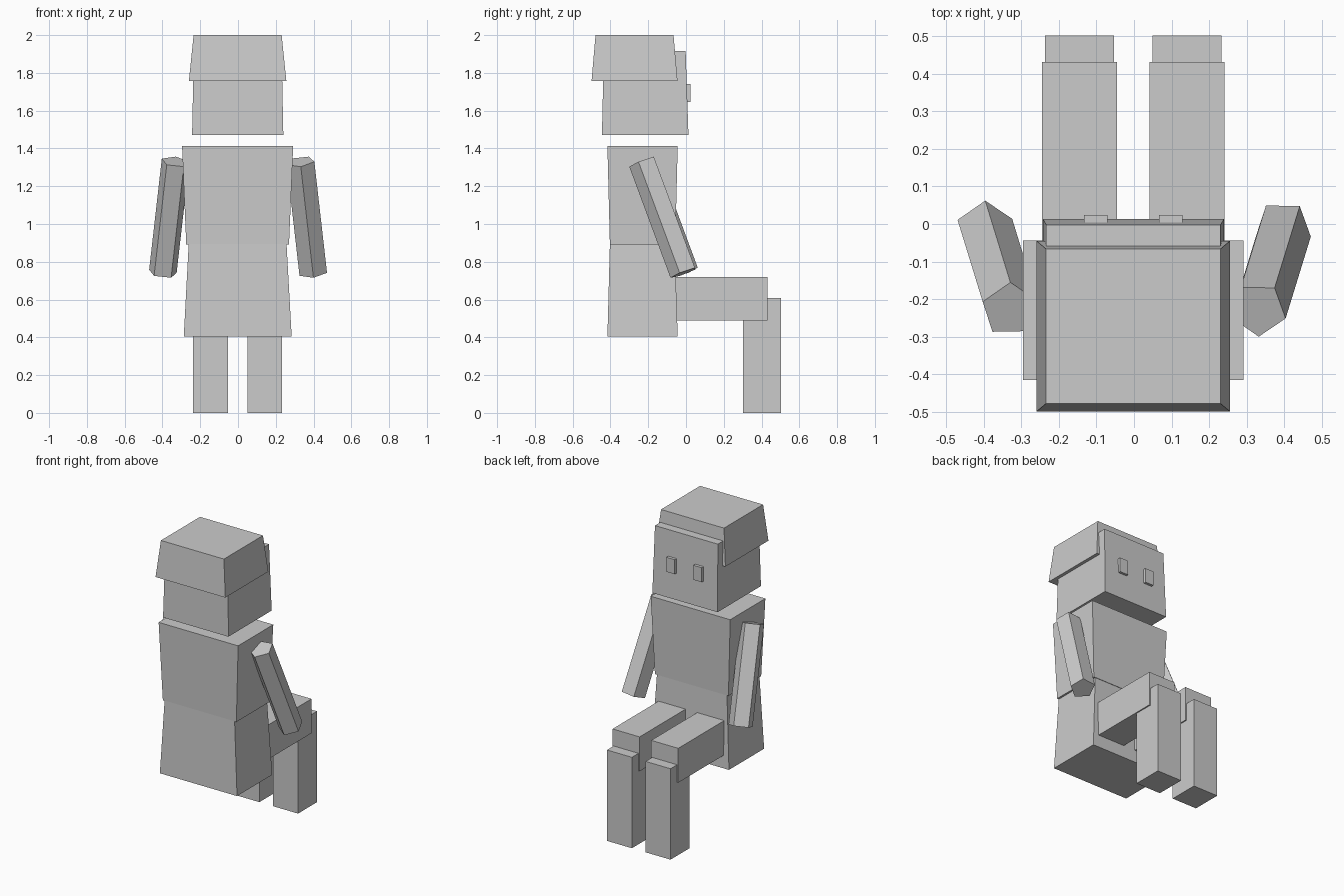
import bpy, bmesh, math
from mathutils import Vector, Matrix

if "Cube" in bpy.data.objects:
    bpy.data.objects.remove(bpy.data.objects["Cube"], do_unlink=True)

# One plain grey for the whole figure
grey = bpy.data.materials.new("light_grey")
grey.use_nodes = True
colour = (0.6, 0.6, 0.6, 1)
grey.diffuse_color = colour
grey.node_tree.nodes["Principled BSDF"].inputs["Base Color"].default_value = colour


def finish(name, bm):
    bmesh.ops.recalc_face_normals(bm, faces=bm.faces)
    mesh = bpy.data.meshes.new(name)
    bm.to_mesh(mesh)
    bm.free()
    mesh.materials.append(grey)
    obj = bpy.data.objects.new(name, mesh)
    bpy.context.collection.objects.link(obj)
    return obj


def block(name, z0, z1, bottom, top=None):
    """Box between two heights; bottom and top are (x0, x1, y0, y1)."""
    top = top or bottom
    bm = bmesh.new()
    bmesh.ops.create_cube(bm, size=1)
    for v in bm.verts:
        x0, x1, y0, y1 = top if v.co.z > 0 else bottom
        v.co = (x1 if v.co.x > 0 else x0,
                y1 if v.co.y > 0 else y0,
                z1 if v.co.z > 0 else z0)
    return finish(name, bm)


def arm(name, side):
    """Five-sided rod slanting forward and outward from the shoulder."""
    start = Vector((side * 0.331, -0.228, 1.33))
    axis = Vector((side * 0.067, 0.218, -0.588))
    bm = bmesh.new()
    bmesh.ops.create_cone(bm, cap_ends=True, segments=5,
                          radius1=0.077, radius2=0.077, depth=axis.length)
    # Turn one corner backward on the left arm, forward on the right
    corner = max(bm.verts, key=lambda v: v.co.y).co
    spin = -side * math.pi / 2 - math.atan2(corner.y, corner.x)
    tilt = Vector((0, 0, 1)).rotation_difference(-axis).to_matrix().to_4x4()
    place = Matrix.Translation(start + axis / 2) @ tilt @ Matrix.Rotation(spin, 4, "Z")
    bm.transform(place)
    return finish(name, bm)


# Head and hair
block("head", 1.47, 1.917, (-0.243, 0.24, -0.445, 0.013), (-0.234, 0.231, -0.435, -0.002))
block("hair", 1.757, 2.0, (-0.26, 0.256, -0.5, -0.045), (-0.235, 0.231, -0.479, -0.066))

# Torso
block("chest", 0.892, 1.412, (-0.274, 0.27, -0.403, -0.057), (-0.296, 0.292, -0.416, -0.044))
block("hips", 0.405, 0.894, (-0.287, 0.284, -0.416, -0.044), (-0.261, 0.257, -0.403, -0.06))

# Limbs and eyes, one per side
for label, side in (("left", 1), ("right", -1)):
    cx = side * 0.143 - 0.002

    def span(half, y0, y1):
        return (cx - half, cx + half, y0, y1)

    block(label + "_thigh", 0.49, 0.72, span(0.1, -0.06, 0.432))
    block(label + "_shin", 0.0, 0.608, span(0.092, 0.302, 0.502))
    eye_x = side * 0.1 - 0.002
    block(label + "_eye", 1.645, 1.742, (eye_x - 0.031, eye_x + 0.031, -0.01, 0.024))
    arm(label + "_arm", side)
